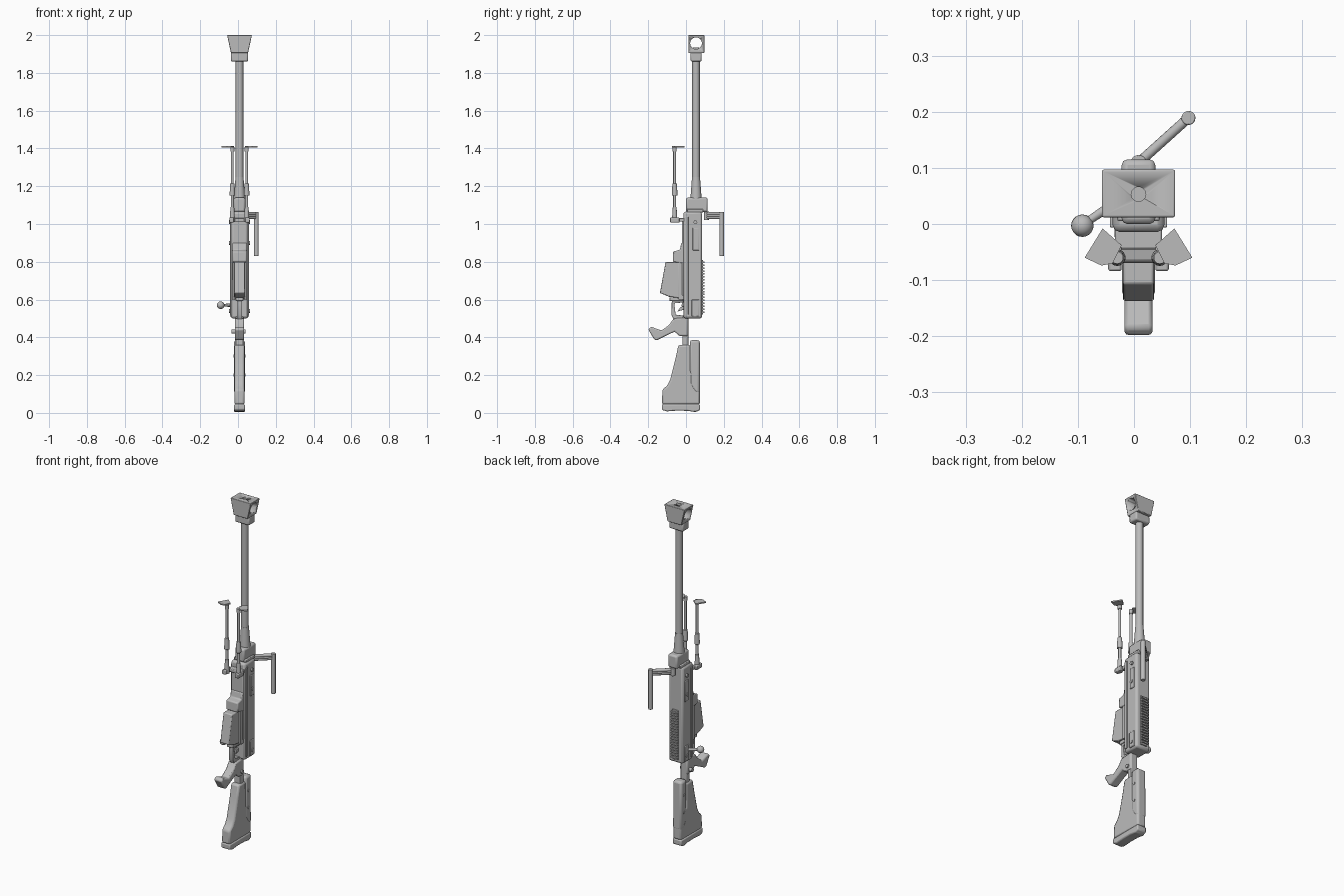
import bpy, bmesh, math
from mathutils import Vector

if "Cube" in bpy.data.objects:
    bpy.data.objects.remove(bpy.data.objects["Cube"])

X0, BY = 0.008, 0.053   # symmetry plane and barrel axis

steel = bpy.data.materials.new("grey_steel")
steel.use_nodes = True
steel.diffuse_color = (0.5, 0.5, 0.5, 1)
steel.node_tree.nodes["Principled BSDF"].inputs["Base Color"].default_value = (0.5, 0.5, 0.5, 1)


def finish(name, bm, bevel=0, smooth=True):
    bmesh.ops.recalc_face_normals(bm, faces=bm.faces[:])
    mesh = bpy.data.meshes.new(name)
    bm.to_mesh(mesh)
    bm.free()
    ob = bpy.data.objects.new(name, mesh)
    bpy.context.collection.objects.link(ob)
    mesh.materials.append(steel)
    if smooth:
        bpy.ops.object.select_all(action='DESELECT')
        ob.select_set(True)
        bpy.context.view_layer.objects.active = ob
        bpy.ops.object.shade_smooth_by_angle(angle=math.radians(35))
    if bevel:
        mod = ob.modifiers.new("bevel", 'BEVEL')
        mod.width, mod.segments, mod.limit_method = bevel, 2, 'ANGLE'
    return ob


def box(name, x, y, z, bevel=0.004, flare=1):
    """Box from ranges; flare widens the top in x."""
    bm = bmesh.new()
    bmesh.ops.create_cube(bm, size=1)
    for v in bm.verts:
        s = flare if v.co.z > 0 else 1
        v.co = (sum(x) / 2 + v.co.x * s * (x[1] - x[0]),
                sum(y) / 2 + v.co.y * (y[1] - y[0]),
                sum(z) / 2 + v.co.z * (z[1] - z[0]))
    return finish(name, bm, bevel)


def side_profile(name, pts, width, bevel=0.004):
    """Extrude a (y, z) outline evenly about the symmetry plane."""
    bm = bmesh.new()
    face = bm.faces.new([bm.verts.new((X0 - width / 2, y, z)) for y, z in pts])
    out = bmesh.ops.extrude_face_region(bm, geom=[face])["geom"]
    bmesh.ops.translate(bm, vec=(width, 0, 0), verts=[g for g in out if isinstance(g, bmesh.types.BMVert)])
    return finish(name, bm, bevel)


def rod(name, a, b, r, r2=None, sides=20, bevel=0):
    a, b = Vector(a), Vector(b)
    bm = bmesh.new()
    bmesh.ops.create_cone(bm, cap_ends=True, segments=sides, radius1=r,
                          radius2=r if r2 is None else r2, depth=(b - a).length)
    bm.transform(Vector((0, 0, 1)).rotation_difference(b - a).to_matrix().to_4x4())
    bmesh.ops.translate(bm, vec=(a + b) / 2, verts=bm.verts[:])
    return finish(name, bm, bevel)


def cut(ob, cutter):
    mod = ob.modifiers.new("cut", 'BOOLEAN')
    mod.operation, mod.object, mod.solver = 'DIFFERENCE', cutter, 'EXACT'
    cutter.hide_render = True
    cutter.hide_set(True)
    cutter.display_type = 'WIRE'


# Barrel and muzzle brake
rod("barrel", (X0, BY, 1.0), (X0, BY, 1.93), 0.02, sides=28)
rod("barrel_sleeve", (X0, BY, 1.13), (X0, BY, 1.25), 0.03, 0.021, sides=28)
brake = box("muzzle_brake", (-0.037, 0.053), (0.012, 0.097), (1.905, 2.0), 0.003, flare=1.46)
cut(brake, rod("brake_port_cutter", (-0.2, BY, 1.957), (0.2, BY, 1.957), 0.031, sides=32))
cut(brake, rod("bore_cutter", (X0, BY, 1.95), (X0, BY, 2.1), 0.013))
box("muzzle_collar", (-0.038, 0.054), (0.024, 0.083), (1.86, 1.91), 0.008)
rod("muzzle_core", (X0, BY, 1.9), (X0, BY, 1.935), 0.026, 0.014)

# Receiver
box("receiver", (-0.038, 0.054), (-0.014, 0.085), (0.5, 1.065), 0.012)
box("receiver_front_cover", (-0.03, 0.046), (-0.022, 0), (0.62, 1.03), 0.006)
box("barrel_clamp", (-0.022, 0.038), (0.0, 0.115), (1.063, 1.14), 0.01)
box("clamp_base", (-0.03, 0.046), (0.005, 0.09), (1.06, 1.08))
for s, side in ((-1, "right"), (1, "left")):
    x = X0 + s * 0.046
    w = (x - 0.005, x + 0.005)
    box(side + "_receiver_rail", w, (-0.006, 0.012), (0.52, 1.04), 0.002)
    box(side + "_upper_plate", w, (0.035, 0.07), (0.86, 0.98), 0.003)
    box(side + "_rear_plate", w, (0.03, 0.07), (0.51, 0.6), 0.003)
    for i, z in enumerate((0.54, 0.9, 1.01)):
        rod(f"{side}_screw_{i}", (x, 0.05, z), (x + s * 0.009, 0.05, z), 0.01, sides=12)

# Toothed rail along the back
box("sight_rail", (-0.012, 0.028), (0.08, 0.091), (0.52, 0.81), 0.001)
for i in range(18):
    z = 0.53 + i * 0.0155
    box(f"rail_tooth_{i}", (-0.014, 0.03), (0.088, 0.099), (z, z + 0.008), 0)

# Carrying handle
rod("handle_pivot", (X0, 0.109, 1.02), (X0, 0.109, 1.066), 0.014, bevel=0.002)
for i, z in enumerate((1.034, 1.044, 1.054)):
    rod(f"handle_arm_{i}", (X0, 0.109, z), (0.097, 0.189, z), 0.009, sides=12)
rod("handle_grip", (0.097, 0.189, 0.83), (0.097, 0.189, 1.064), 0.0125, bevel=0.002)

# Magazine
side_profile("magazine", [(-0.01, 0.8), (-0.108, 0.8), (-0.138, 0.635), (-0.09, 0.615), (-0.01, 0.605)], 0.056, 0.005)
side_profile("magazine_housing", [(-0.01, 0.9), (-0.025, 0.9), (-0.033, 0.862), (-0.068, 0.855),
                                  (-0.07, 0.8), (-0.01, 0.79)], 0.076, 0.006)
for s, side in ((-1, "right"), (1, "left")):
    x = X0 + s * 0.03
    box(side + "_magazine_guide", (x - 0.006, x + 0.006), (-0.04, -0.01), (0.6, 0.81), 0.002)
box("magazine_latch", (-0.012, 0.028), (-0.088, -0.014), (0.592, 0.612))

# Trigger group
side_profile("trigger_guard_front", [(-0.014, 0.605), (-0.075, 0.595), (-0.078, 0.52), (-0.065, 0.495),
             (-0.014, 0.495), (-0.014, 0.515), (-0.055, 0.52), (-0.062, 0.58), (-0.014, 0.585)], 0.028, 0.002)
side_profile("trigger", [(-0.014, 0.565), (-0.03, 0.56), (-0.046, 0.535), (-0.035, 0.54), (-0.014, 0.545)], 0.01, 0.001)

# Pistol grip and its frame
side_profile("pistol_grip", [(0.01, 0.505), (-0.065, 0.5), (-0.09, 0.465), (-0.13, 0.436), (-0.185, 0.456),
             (-0.2, 0.442), (-0.168, 0.388), (-0.155, 0.384), (-0.1, 0.412), (-0.06, 0.43),
             (-0.035, 0.407), (0.01, 0.407)], 0.05, 0.009)
box("stock_connector", (-0.012, 0.028), (-0.018, 0.012), (0.34, 0.51))
rod("safety_pin", (-0.035, -0.012, 0.43), (0.04, -0.012, 0.43), 0.011, sides=14)

# Bolt handle
rod("bolt_arm", (-0.03, 0.04, 0.57), (-0.085, 0.003, 0.57), 0.009, 0.007)
bm = bmesh.new()
bmesh.ops.create_uvsphere(bm, u_segments=20, v_segments=12, radius=0.02)
bmesh.ops.translate(bm, vec=(-0.092, -0.003, 0.57), verts=bm.verts[:])
finish("bolt_knob", bm)

# Shoulder stock with cheek piece and butt pad
side_profile("stock_body", [(0.025, 0.36), (-0.04, 0.36), (-0.055, 0.29), (-0.084, 0.175), (-0.1, 0.145),
             (-0.125, 0.122), (-0.127, 0.044), (0.073, 0.044), (0.073, 0.2), (0.025, 0.22)], 0.054, 0.01)
side_profile("cheek_piece", [(0.02, 0.385), (0.073, 0.385), (0.074, 0.1), (0.045, 0.11), (0.02, 0.15)], 0.058, 0.012)
side_profile("butt_pad", [(-0.128, 0.046), (0.074, 0.046), (0.074, 0.015), (0.05, 0.004), (0.01, 0.011),
             (-0.05, 0.012), (-0.1, 0.008), (-0.128, 0.016)], 0.058, 0.006)
for i, z in enumerate((0.2, 0.3)):
    rod(f"stock_screw_{i}", (-0.024, 0.045, z), (0.04, 0.045, z), 0.008, sides=12)

# Folded bipod
box("bipod_bridge", (-0.034, 0.05), (-0.045, 0.0), (1.012, 1.032))
foot_outline = [(0.096, -0.06), (0.064, -0.008), (0.03, -0.038), (0.046, -0.07), (0.066, -0.074)]
for s, side in ((-1, "right"), (1, "left")):
    def at(z, dx=0.038):
        return (X0 + s * dx, -0.06, z)
    box(side + "_bipod_hinge", (X0 + s * 0.042 - 0.012, X0 + s * 0.042 + 0.012), (-0.084, -0.034), (1.008, 1.034))
    rod(side + "_bipod_socket", at(1.01), at(1.09), 0.015, 0.01, sides=14)
    rod(side + "_bipod_lower_leg", at(1.08), at(1.17), 0.008, sides=14)
    rod(side + "_bipod_lock", at(1.15), at(1.215), 0.015, 0.012, sides=14, bevel=0.003)
    rod(side + "_bipod_upper_leg", at(1.2), at(1.405), 0.0075, sides=14)
    rod(side + "_bipod_tip", at(1.385), at(1.408), 0.011, sides=14)
    bm = bmesh.new()
    face = bm.faces.new([bm.verts.new((X0 + s * x, y, 1.405)) for x, y in foot_outline])
    out = bmesh.ops.extrude_face_region(bm, geom=[face])["geom"]
    bmesh.ops.translate(bm, vec=(0, 0, 0.007), verts=[g for g in out if isinstance(g, bmesh.types.BMVert)])
    finish(side + "_bipod_foot", bm)
